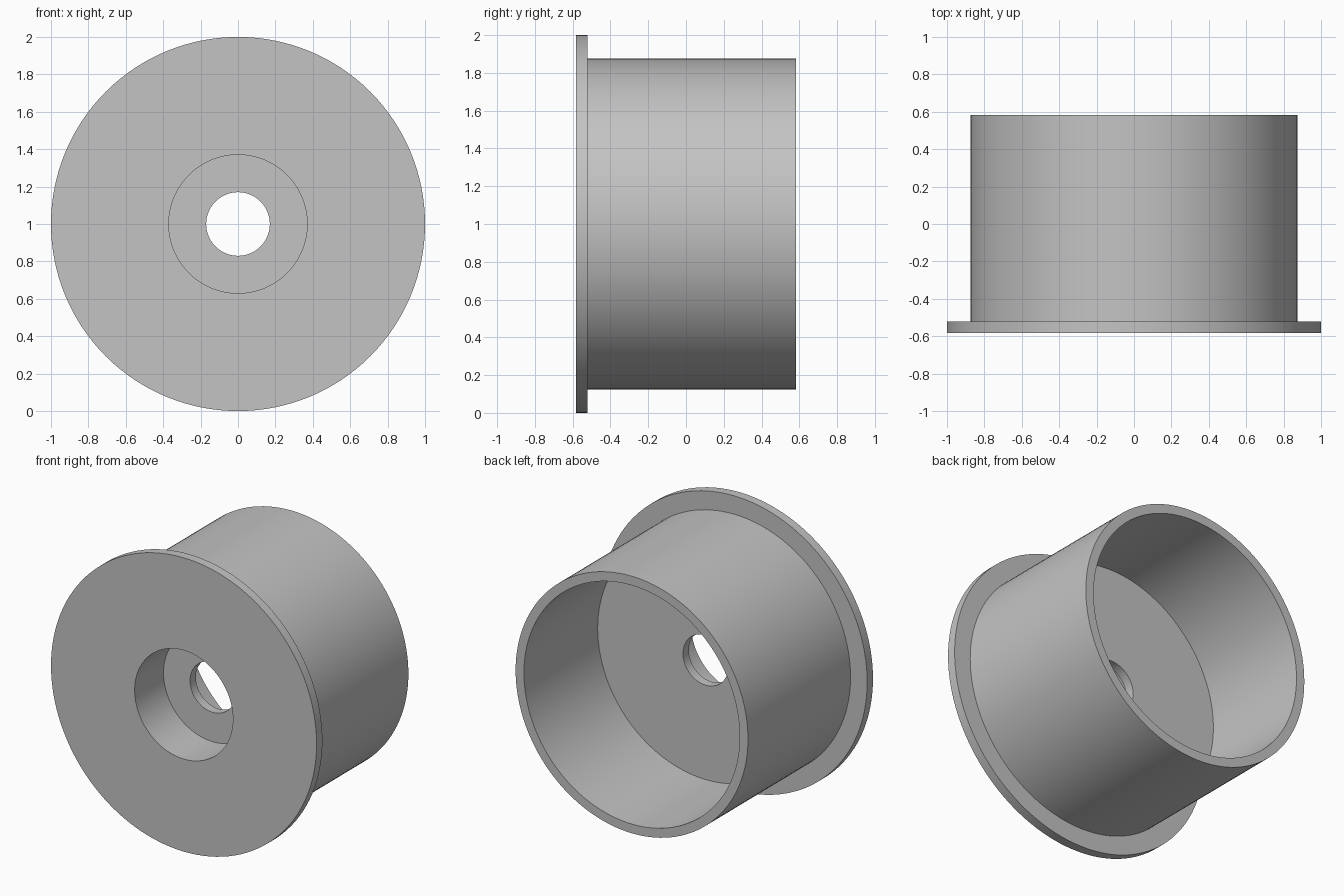
import bpy
import bmesh
import math
from mathutils import Matrix, Vector

cube = bpy.data.objects.get("Cube")
if cube:
    bpy.data.objects.remove(cube, do_unlink=True)

SEGMENTS = 128
FRONT, BACK = -0.583, 0.583
WALL = 0.0625
FLANGE_R, BODY_R, BORE_R, HOLE_R = 1.0, 0.875, 0.37, 0.17
BORE_FLOOR = FRONT + 0.31
CUP_FLOOR = BORE_FLOOR + WALL

# Plain grey finish
grey = bpy.data.materials.new("plain grey")
grey.use_nodes = True
colour = (0.55, 0.55, 0.55, 1)
grey.diffuse_color = colour
grey.node_tree.nodes["Principled BSDF"].inputs["Base Color"].default_value = colour


def lathe(name, profile, material):
    """Turn a closed (radius, y) profile about the y axis."""
    bm = bmesh.new()
    verts = [bm.verts.new((r, y, 0)) for r, y in profile]
    edges = [bm.edges.new((a, b)) for a, b in zip(verts, verts[1:] + verts[:1])]
    bmesh.ops.spin(bm, geom=verts + edges, cent=Vector(), axis=Vector((0, 1, 0)),
                   angle=math.tau, steps=SEGMENTS)
    bmesh.ops.remove_doubles(bm, verts=bm.verts, dist=1e-4)
    bmesh.ops.recalc_face_normals(bm, faces=bm.faces)
    bm.transform(Matrix.Translation((0, 0, FLANGE_R)))
    mesh = bpy.data.meshes.new(name)
    bm.to_mesh(mesh)
    bm.free()
    mesh.materials.append(material)
    obj = bpy.data.objects.new(name, mesh)
    bpy.context.collection.objects.link(obj)
    bpy.ops.object.select_all(action="DESELECT")
    obj.select_set(True)
    bpy.context.view_layer.objects.active = obj
    bpy.ops.object.shade_smooth_by_angle(angle=math.radians(30))
    return obj


# Flanged cup: flange, outer wall, rim, cup floor, through hole, counterbore
lathe("flanged_cup", [
    (BORE_R, FRONT), (FLANGE_R, FRONT),
    (FLANGE_R, FRONT + WALL), (BODY_R, FRONT + WALL),
    (BODY_R, BACK), (BODY_R - WALL, BACK),
    (BODY_R - WALL, CUP_FLOOR), (HOLE_R, CUP_FLOOR),
    (HOLE_R, BORE_FLOOR), (BORE_R, BORE_FLOOR),
], grey)
